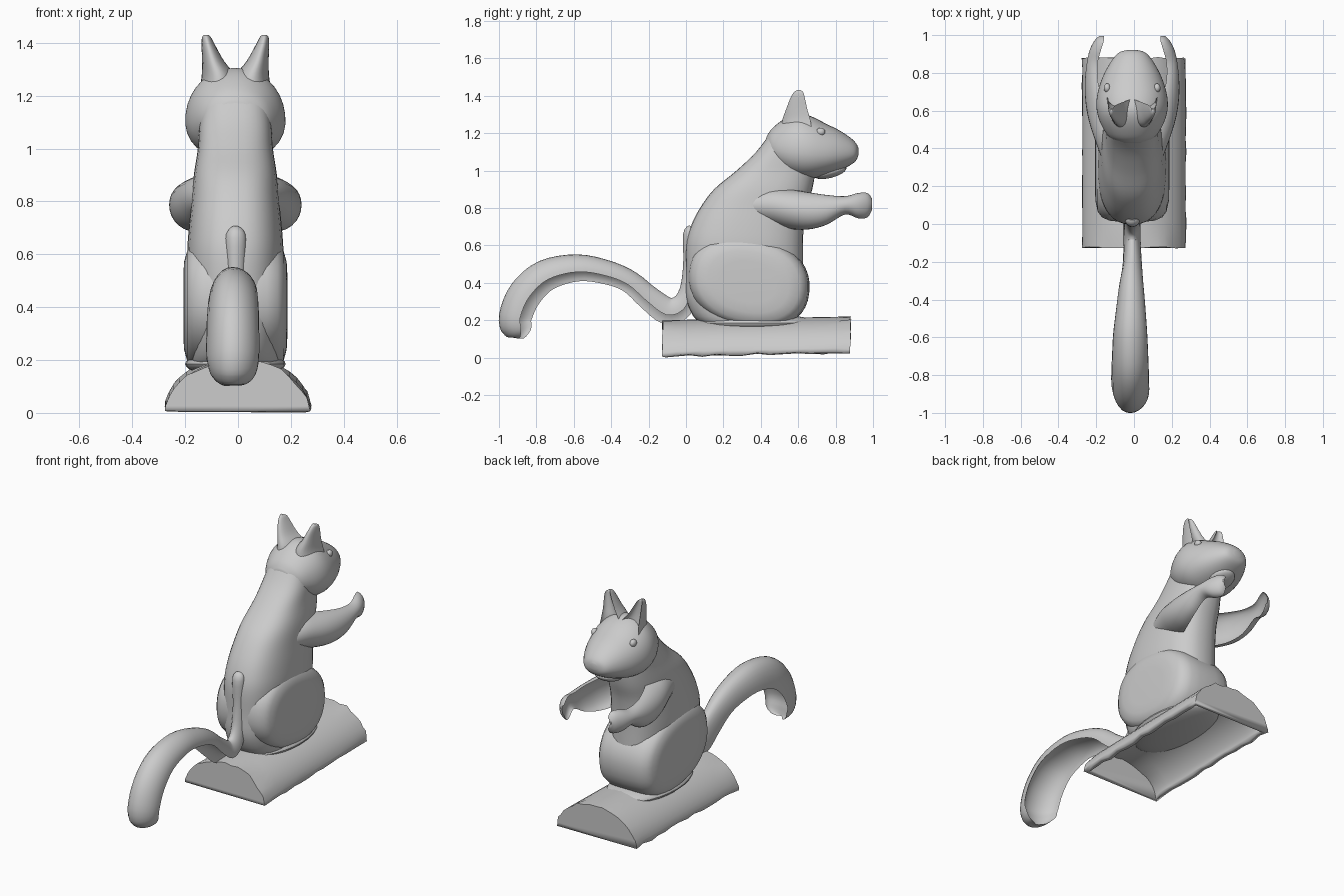
import bpy, bmesh, math, random
from mathutils import Vector

if "Cube" in bpy.data.objects:
    bpy.data.objects.remove(bpy.data.objects["Cube"])

random.seed(4)
OFF = -0.01  # the figure sits slightly left of the plinth centre


def finish(name, bm, angle=40):
    bmesh.ops.recalc_face_normals(bm, faces=bm.faces)
    me = bpy.data.meshes.new(name)
    bm.to_mesh(me)
    bm.free()
    ob = bpy.data.objects.new(name, me)
    bpy.context.collection.objects.link(ob)
    bpy.ops.object.select_all(action='DESELECT')
    ob.select_set(True)
    bpy.context.view_layer.objects.active = ob
    bpy.ops.object.shade_smooth_by_angle(angle=math.radians(angle))
    return ob


def smooth_rings(keys, steps=4):
    """Catmull-Rom interpolation of tuples of numbers."""
    out = []
    for i in range(len(keys) - 1):
        p = [keys[max(0, min(len(keys) - 1, i + k))] for k in (-1, 0, 1, 2)]
        for j in range(steps):
            t = j / steps
            out.append(tuple(0.5 * (2*b + (c - a)*t + (2*a - 5*b + 4*c - d)*t*t
                                    + (3*b - a - 3*c + d)*t**3)
                             for a, b, c, d in zip(*p)))
    return out + [keys[-1]]


def rounded(n=32, power=2.0, pear=0.0):
    """Superellipse section; pear makes it wider at the bottom than the top."""
    pts = []
    for k in range(n):
        c, s = math.cos(2*math.pi*k/n), math.sin(2*math.pi*k/n)
        y = math.copysign(abs(s)**(2/power), s)
        pts.append((math.copysign(abs(c)**(2/power), c)*(1 - pear*y), y))
    return pts


def channel(n=28, dish=0.5, tilt=0.0):
    """Half-round section with a hollowed underside; tilt lifts the right rim."""
    pts = []
    for k in range(n):
        c, s = math.cos(2*math.pi*k/n), math.sin(2*math.pi*k/n)
        rim = -1 + tilt*(c + 1)/2
        pts.append((c, rim + (1 - rim)*abs(s)*(1 if s >= 0 else dish)))
    return pts


def loft(name, frames, section, angle=40):
    bm = bmesh.new()
    rows = [[bm.verts.new(c + u*a + v*b) for a, b in section] for c, u, v in frames]
    n = len(section)
    for r0, r1 in zip(rows, rows[1:]):
        for k in range(n):
            bm.faces.new((r0[k], r0[(k+1) % n], r1[(k+1) % n], r1[k]))
    bm.faces.new(rows[0])
    bm.faces.new(rows[-1])
    return finish(name, bm, angle)


def ellipsoid(name, loc, radii, tilt=0):
    bm = bmesh.new()
    bmesh.ops.create_uvsphere(bm, u_segments=28, v_segments=16, radius=1)
    for v in bm.verts:
        v.co = Vector((v.co.x*radii[0], v.co.y*radii[1], v.co.z*radii[2]))
    ob = finish(name, bm)
    ob.location = (loc[0] + OFF, loc[1], loc[2])
    ob.rotation_euler.x = tilt
    return ob


# Plinth: half-round shell with closed ends, hollow underneath
bm = bmesh.new()
rows = []
for j in range(15):
    f = j / 14
    row = []
    for k in range(21):
        a = math.pi*k/20
        rough = random.uniform(-.008, .008) if k in (0, 20) or j in (0, 14) else 0
        low = 0.01 + 0.02*f
        row.append(bm.verts.new((0.275*math.cos(a) + rough/2, -0.125 + 1.005*f + rough/2,
                                 low + 0.19*abs(math.sin(a))**1.15 + rough)))
    rows.append(row)
for r0, r1 in zip(rows, rows[1:]):
    for k in range(20):
        bm.faces.new((r0[k], r0[k+1], r1[k+1], r1[k]))
bm.faces.new(rows[0])
bm.faces.new(rows[-1])
plinth = finish("plinth", bm, 30)
wall = plinth.modifiers.new("wall", 'SOLIDIFY')
wall.thickness = 0.03
wall.offset = -1

# Body: horizontal rings (z, back y, front y, half width)
body = smooth_rings([
    (.17, .10, .58, .16), (.22, .04, .6, .17), (.32, .0, .62, .175), (.45, .0, .625, .178),
    (.6, .0, .625, .182), (.7, .025, .63, .176), (.8, .075, .645, .166), (.9, .15, .675, .157),
    (1.0, .27, .69, .142), (1.1, .375, .68, .135), (1.2, .45, .65, .12)])
loft("body", [(Vector((OFF, (b+f)/2, z)), Vector((w, 0, 0)), Vector((0, (f-b)/2, 0)))
              for z, b, f, w in body], rounded(36, 2.5))

# Haunches: one broad rounded swelling across the hips (x, scale)
hips = [(.197, .45), (.194, .66), (.182, .83), (.16, .92), (.12, .975), (.06, .995)]
hips = [(-x, s) for x, s in hips] + [(0, 1)] + hips[::-1]
loft("haunches", [(Vector((x + OFF, .335, .405)), Vector((0, .325*s, -.05*s)),
                   Vector((0, .02*s, .245*s))) for x, s in hips], rounded(40, 2.25), 50)

# Head: vertical rings from nape to nose (y, bottom z, top z, half width)
head = smooth_rings([
    (.43, 1.10, 1.18, .06), (.46, 1.04, 1.225, .12), (.53, .985, 1.28, .165),
    (.6, .96, 1.305, .186), (.67, .957, 1.29, .186), (.75, .975, 1.25, .166),
    (.82, 1.0, 1.215, .135), (.88, 1.03, 1.175, .097), (.91, 1.055, 1.145, .065),
    (.922, 1.085, 1.12, .02)])
loft("head", [(Vector((OFF, y, (b+t)/2)), Vector((w, 0, 0)), Vector((0, 0, (t-b)/2)))
              for y, b, t, w in head], rounded(32, 2.15, .1))
ellipsoid("lower_jaw", (0, .77, .993), (.075, .09, .032), .25)
ellipsoid("foot_mound", (0, .37, .185), (.19, .33, .05))

# Tail: runs down the back, then arches out behind (x, y, z, half width, half depth)
tail = smooth_rings([
    (0, .03, .69, .03, .02), (0, .01, .66, .04, .025), (0, .015, .5, .038, .03),
    (0, .01, .36, .042, .045), (0, -.025, .275, .044, .065), (0, -.1, .25, .046, .072),
    (0, -.2, .32, .052, .065), (-.005, -.3, .405, .064, .06), (-.007, -.42, .455, .076, .064),
    (-.01, -.58, .48, .09, .072), (-.01, -.75, .44, .097, .084), (-.01, -.86, .34, .1, .09),
    (-.01, -.912, .22, .1, .088), (-.01, -.905, .15, .09, .08), (-.01, -.90, .113, .06, .05),
    (-.01, -.90, .103, .02, .02)])
frames = []
for i, (x, y, z, w, h) in enumerate(tail):
    a, b = tail[max(i-1, 0)], tail[min(i+1, len(tail)-1)]
    t = Vector((0, b[1]-a[1], b[2]-a[2])).normalized()
    frames.append((Vector((x + OFF, y, z)), Vector((w, 0, 0)), Vector((0, t.z, -t.y))*h))
loft("tail", frames, channel(dish=.45, tilt=.7))

# Paired parts
arm = smooth_rings([  # (y, bottom z, top z, inner x, outer x)
    (.32, .75, .87, .09, .15), (.44, .72, .905, .09, .195), (.55, .69, .90, .11, .23),
    (.65, .685, .885, .15, .247), (.75, .71, .87, .18, .25), (.85, .765, .863, .182, .24),
    (.92, .745, .88, .165, .225), (.97, .75, .88, .15, .20), (.995, .79, .85, .15, .175)])
ear = smooth_rings([  # (z, centre x, half width, centre y, half depth)
    (1.20, .06, .08, .59, .085), (1.27, .062, .066, .59, .075), (1.33, .084, .042, .592, .056),
    (1.39, .102, .026, .597, .038), (1.42, .109, .017, .602, .024), (1.43, .11, .008, .603, .01)])
for side, s in (("right", 1), ("left", -1)):
    loft("arm_" + side,
         [(Vector((s*(i+o)/2 + OFF, y, (b+t)/2)), Vector((0, 0, (t-b)/2)), Vector((s*(o-i)/2, 0, 0)))
          for y, b, t, i, o in arm], channel(dish=.55))
    loft("ear_" + side,
         [(Vector((s*x + OFF, y, z)), Vector((w, 0, 0)), Vector((0, -d, 0)))
          for z, x, w, y, d in ear], channel(dish=.3))
    ellipsoid("eye_" + side, (s*.132, .72, 1.207), (.018, .024, .022))
